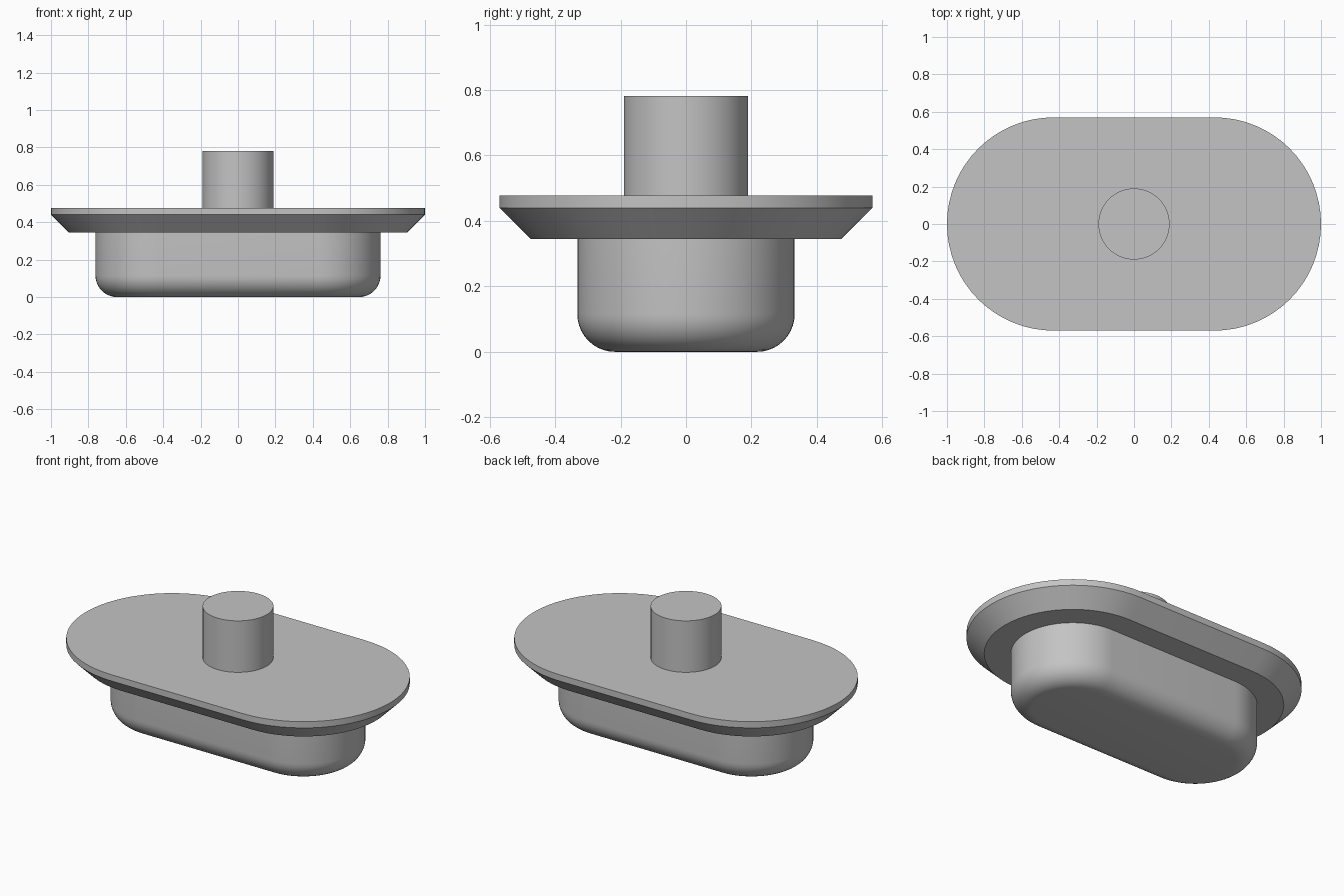
import bpy, bmesh, math

cube = bpy.data.objects.get("Cube")
if cube:
    bpy.data.objects.remove(cube, do_unlink=True)

grey = bpy.data.materials.new("plain grey")
grey.use_nodes = True
colour = (0.55, 0.55, 0.55, 1)
grey.diffuse_color = colour
grey.node_tree.nodes["Principled BSDF"].inputs["Base Color"].default_value = colour

ARC = 32          # segments per half circle
STRAIGHT = 0.43   # half distance between the two arc centres


def outline(radius, half):
    """Points of a rounded slot, or of a circle when half is zero."""
    points = []
    for side in (1, -1):
        for i in range(ARC + 1):
            if half == 0 and i == ARC:
                continue
            a = math.pi * i / ARC - side * math.pi / 2
            points.append((side * half + radius * math.cos(a), radius * math.sin(a)))
    return points


def stack(name, profile, half):
    """Loft the outline through (radius, height) steps and cap both ends."""
    bm = bmesh.new()
    rings = [[bm.verts.new((x, y, z)) for x, y in outline(r, half)] for r, z in profile]
    n = len(rings[0])
    for low, high in zip(rings, rings[1:]):
        for i in range(n):
            j = (i + 1) % n
            bm.faces.new((low[i], low[j], high[j], high[i]))
    bm.faces.new(rings[0][::-1])
    bm.faces.new(rings[-1])
    mesh = bpy.data.meshes.new(name)
    bm.to_mesh(mesh)
    bm.free()
    mesh.materials.append(grey)
    obj = bpy.data.objects.new(name, mesh)
    bpy.context.collection.objects.link(obj)
    bpy.ops.object.select_all(action="DESELECT")
    obj.select_set(True)
    bpy.context.view_layer.objects.active = obj
    bpy.ops.object.shade_smooth_by_angle(angle=math.radians(30))
    return obj


# Lower body with a rounded bottom edge, its top seated inside the flange
BODY, FILLET, STEPS = 0.332, 0.115, 10
curve = [math.pi / 2 * i / STEPS for i in range(STEPS + 1)]
body = [(BODY - FILLET + FILLET * math.sin(a), FILLET - FILLET * math.cos(a)) for a in curve]
stack("lower_body", body + [(BODY, 0.37)], STRAIGHT)

# Wide flange, chamfered underneath
stack("flange", [(0.475, 0.345), (0.57, 0.44), (0.57, 0.477)], STRAIGHT)

# Round stem, its foot seated inside the flange
stack("stem", [(0.19, 0.45), (0.19, 0.782)], 0)
